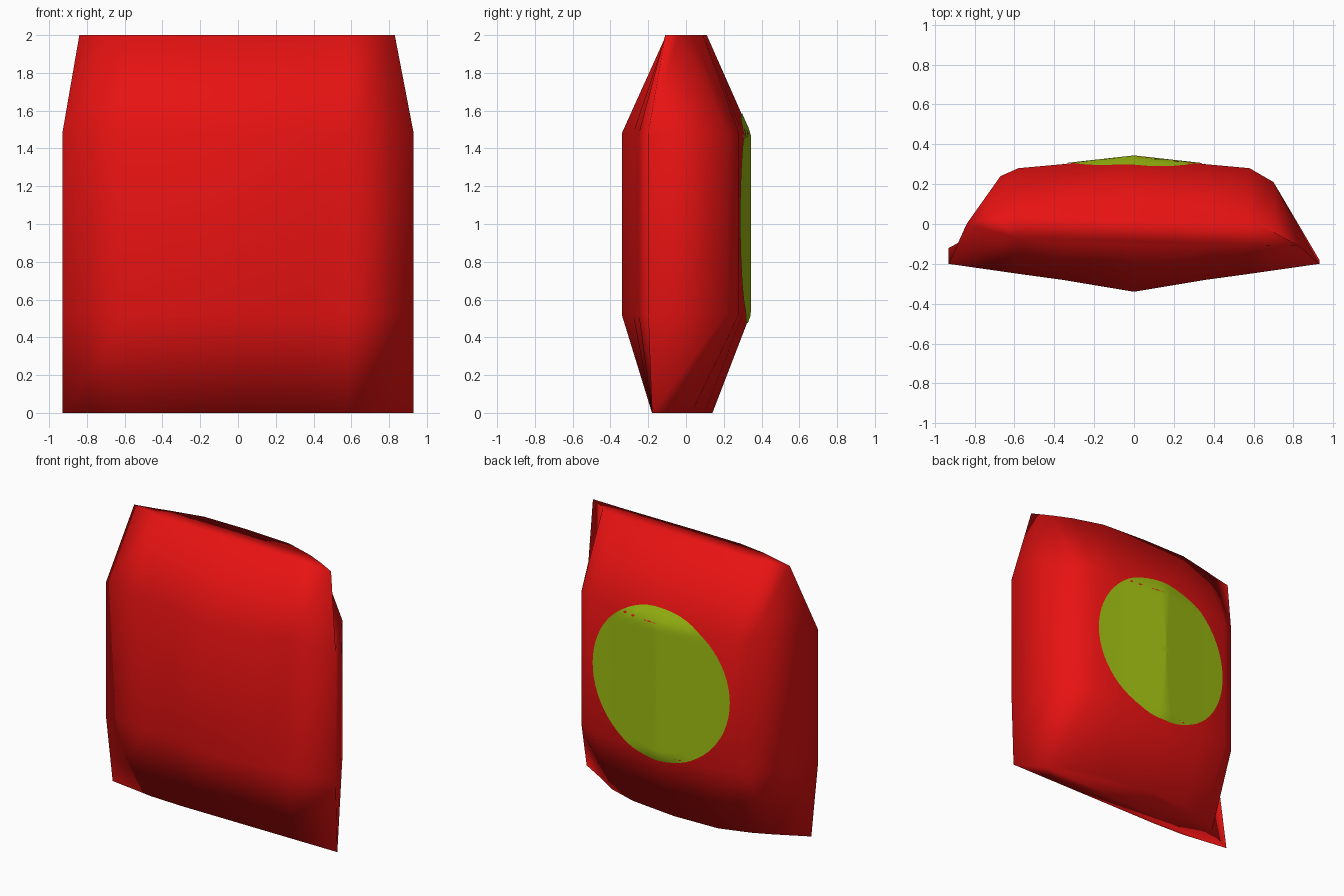
import bpy, bmesh, math
from mathutils import Vector
from mathutils.bvhtree import BVHTree

cube = bpy.data.objects.get("Cube")
if cube:
    bpy.data.objects.remove(cube)


def material(name, color):
    mat = bpy.data.materials.new(name)
    mat.use_nodes = True
    mat.diffuse_color = color
    mat.node_tree.nodes["Principled BSDF"].inputs["Base Color"].default_value = color
    return mat


def finish(bm, name, mat):
    for face in bm.faces:
        face.smooth = True
    mesh = bpy.data.meshes.new(name)
    bm.to_mesh(mesh)
    mesh.materials.append(mat)
    obj = bpy.data.objects.new(name, mesh)
    bpy.context.collection.objects.link(obj)
    return obj


red = material("bright red", (0.8, 0.006, 0.006, 1))
green = material("lime green", (0.35, 0.52, 0.006, 1))

# Cross-sections: front edge left to right, then back edge right to left
bottom = [(-.93, -.12), (-.58, -.17), (-.33, -.18), (0, -.18), (.36, -.18), (.58, -.18),
          (.93, -.18), (.72, -.06), (.58, .03), (.36, .10), (0, .14), (-.35, .13),
          (-.57, .06), (-.70, 0)]
middle = [(-.93, -.20), (-.58, -.25), (-.36, -.28), (0, -.34), (.36, -.28), (.58, -.25),
          (.93, -.20), (.70, .21), (.58, .28), (.36, .30), (0, .34), (-.36, .30),
          (-.58, .28), (-.67, .24)]
top = [(-.84, 0), (-.58, -.07), (-.37, -.10), (0, -.105), (.36, -.105), (.58, -.105),
       (.83, -.11), (.70, -.04), (.57, .02), (.35, .09), (0, .11), (-.35, .11),
       (-.58, .06), (-.70, .03)]

# Puffed bag: lofted walls with closed ends
bag = bmesh.new()
rings = [[bag.verts.new((x, y, z)) for x, y in section]
         for section, z in ((bottom, 0), (middle, .52), (middle, 1.48), (top, 2))]
for lower, upper in zip(rings, rings[1:]):
    for i in range(len(lower)):
        j = (i + 1) % len(lower)
        bag.faces.new((lower[i], lower[j], upper[j], upper[i]))
bag.faces.new(rings[0][::-1])
bag.faces.new(rings[-1])
bag.normal_update()
surface = BVHTree.FromBMesh(bag)
finish(bag, "bag", red)

# Round label draped on the back panel
label = bmesh.new()
segments, steps, radius = 64, 14, .555


def drape(r, angle):
    x, z = r * math.cos(angle), 1.03 + r * math.sin(angle)
    hit = surface.ray_cast(Vector((x, 2, z)), Vector((0, -1, 0)))[0]
    return label.verts.new((x, hit.y + .004, z))


centre = drape(0, 0)
previous = None
for step in range(1, steps + 1):
    ring = [drape(radius * step / steps, math.tau * i / segments) for i in range(segments)]
    for i in range(segments):
        j = (i + 1) % segments
        if previous:
            label.faces.new((previous[i], previous[j], ring[j], ring[i]))
        else:
            label.faces.new((centre, ring[j], ring[i]))
    previous = ring
bmesh.ops.recalc_face_normals(label, faces=label.faces)
label.normal_update()
if sum(f.normal.y for f in label.faces) < 0:
    bmesh.ops.reverse_faces(label, faces=label.faces)
finish(label, "back_label", green)
